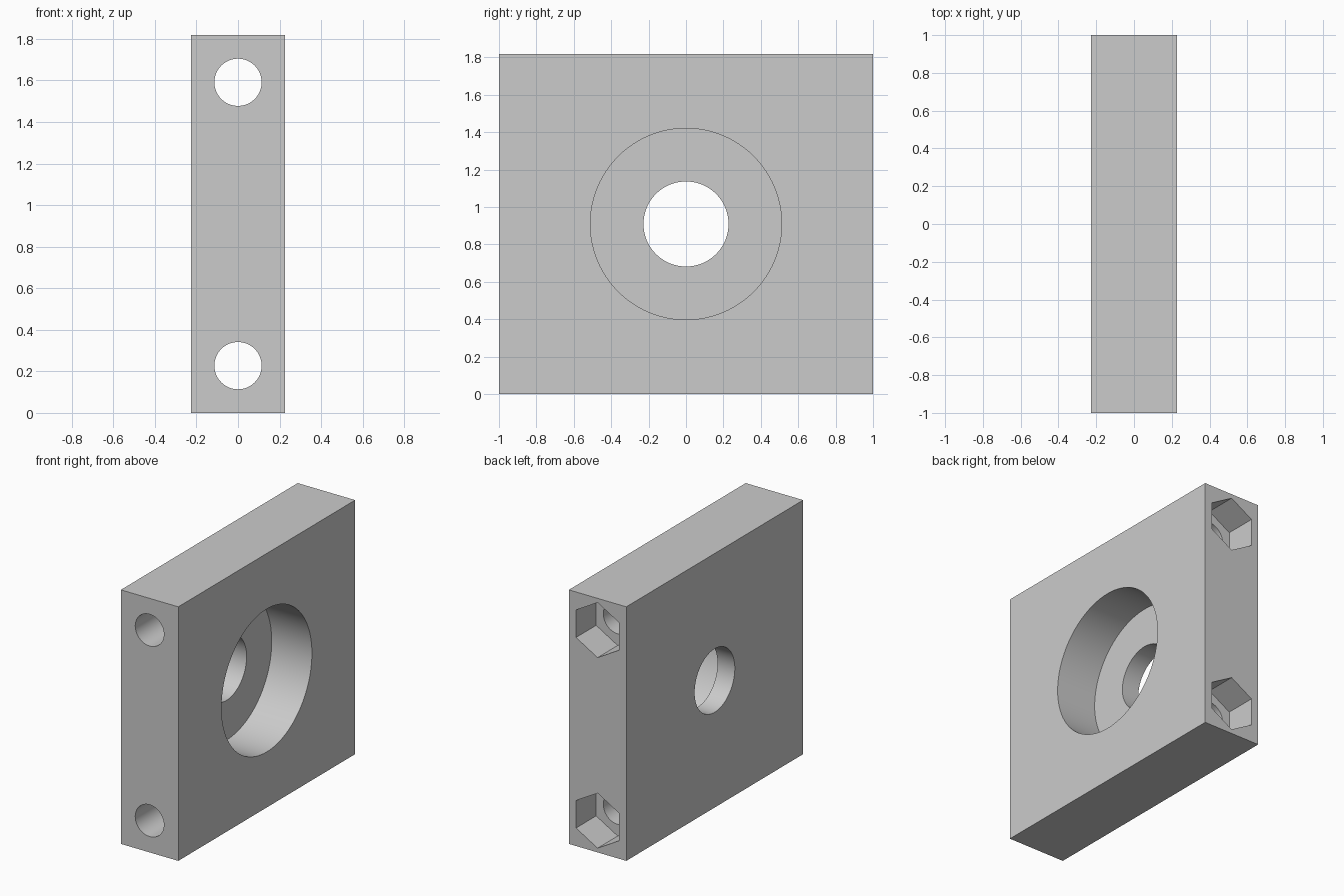
import bpy
import math

if "Cube" in bpy.data.objects:
    bpy.data.objects.remove(bpy.data.objects["Cube"], do_unlink=True)

MM = 2 / 44                      # the plate is 44 x 40 x 10 mm
LENGTH, HEIGHT, THICK = 44 * MM, 40 * MM, 10 * MM
MID = HEIGHT / 2

# Single plain grey
grey = bpy.data.materials.new("light grey")
grey.use_nodes = True
colour = (0.6, 0.6, 0.6, 1)
grey.diffuse_color = colour
grey.node_tree.nodes["Principled BSDF"].inputs["Base Color"].default_value = colour

# Plate
bpy.ops.mesh.primitive_cube_add(size=1, location=(0, 0, MID))
plate = bpy.context.object
plate.name = "bearing_plate"
plate.scale = (THICK, LENGTH, HEIGHT)
bpy.ops.object.transform_apply(location=True, rotation=False, scale=True)
plate.data.materials.append(grey)


def cut(name, radius, axis, start, end, z, sides=96):
    """Cut a round or hexagonal hole along x or y, from start to end."""
    mid = (start + end) / 2
    along_x = axis == "x"
    bpy.ops.mesh.primitive_cylinder_add(
        vertices=sides, radius=radius, depth=end - start,
        location=(mid, 0, z) if along_x else (0, mid, z),
        rotation=(0, math.pi / 2, 0) if along_x else (math.pi / 2, 0, 0))
    cutter = bpy.context.object
    cutter.name = name
    cutter.hide_render = True
    cutter.data.materials.append(grey)
    mod = plate.modifiers.new(name, "BOOLEAN")
    mod.operation = "DIFFERENCE"
    mod.solver = "EXACT"
    mod.object = cutter
    bpy.context.view_layer.objects.active = plate
    bpy.ops.object.modifier_apply(modifier=mod.name)
    bpy.data.objects.remove(cutter, do_unlink=True)


# Stepped centre bore: wide seat open on +x, narrow shaft hole right through
cut("bearing_seat", 11.25 * MM, "x", THICK / 2 - 7 * MM, THICK, MID)
cut("shaft_hole", 5 * MM, "x", -THICK, THICK, MID)

# Bolt holes front to back, with hexagonal nut pockets at the back
for z in (5 * MM, HEIGHT - 5 * MM):
    cut("bolt_hole", 2.5 * MM, "y", -LENGTH, LENGTH, z, 64)
    cut("nut_pocket", 7.5 / math.sqrt(3) * MM, "y",
        LENGTH / 2 - 5 * MM, LENGTH, z, 6)

# Smooth bores, crisp edges
bpy.ops.object.select_all(action="DESELECT")
plate.select_set(True)
bpy.context.view_layer.objects.active = plate
bpy.ops.object.shade_smooth_by_angle(angle=math.radians(30))
